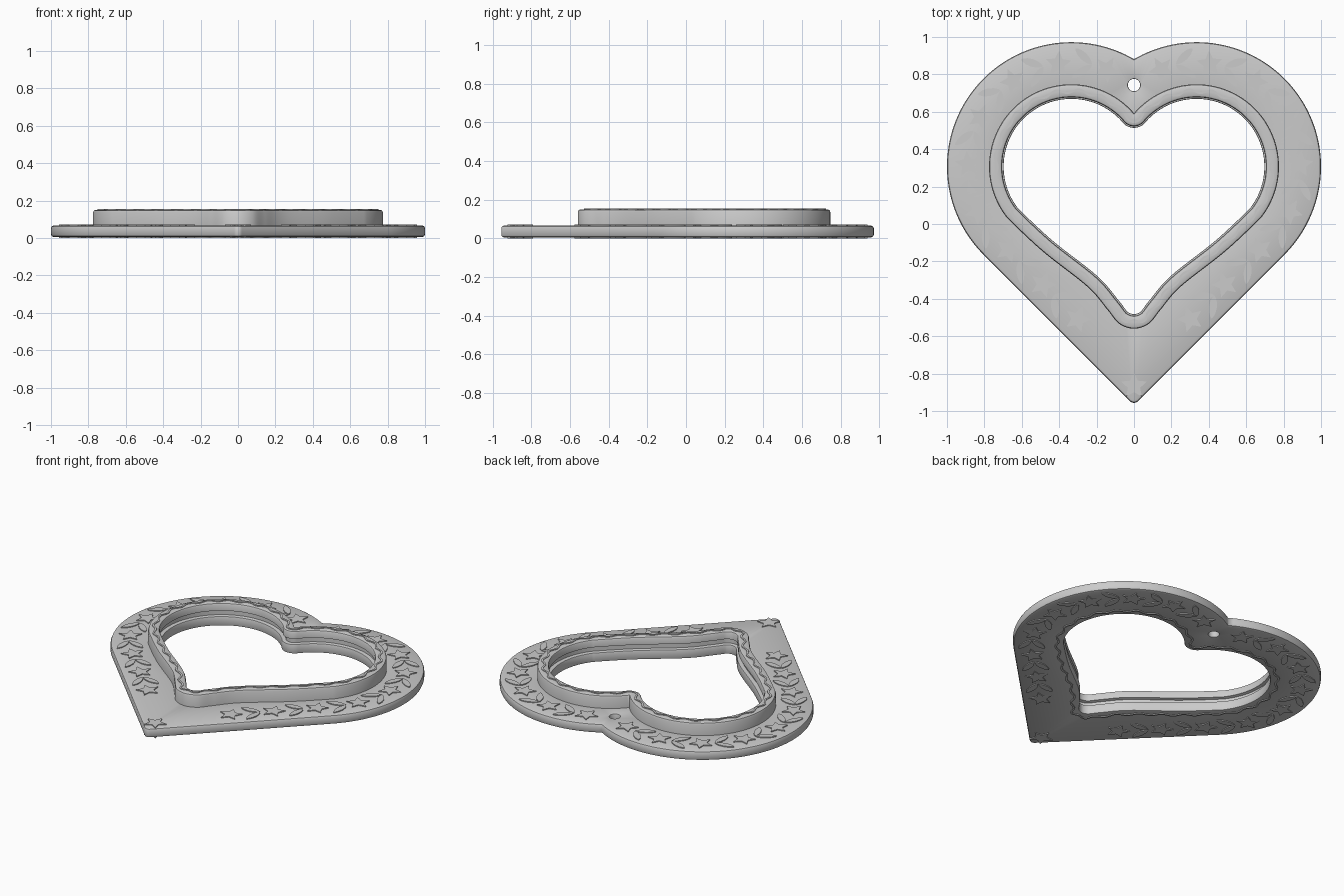
import bpy
import bmesh
from math import sin, cos, pi, radians, sqrt, atan2
from mathutils import Vector

cube = bpy.data.objects.get("Cube")
if cube:
    bpy.data.objects.remove(cube, do_unlink=True)

grey = bpy.data.materials.new("plain grey")
grey.use_nodes = True
grey.diffuse_color = (0.6, 0.6, 0.6, 1)
grey.node_tree.nodes["Principled BSDF"].inputs["Base Color"].default_value = (0.6, 0.6, 0.6, 1)

LOBE = Vector((0.335, 0.307))           # centre of the heart's left lobe
BOTTOM, TOP, RIM_TOP = 0.005, 0.066, 0.15
HOLE = 0.078                            # opening's inset from the rim's outline


def polar(a, r=1.0):
    return Vector((cos(a), sin(a))) * r


def arc(centre, r, a0, a1, n, facing=-1):
    """Points with normals along an arc."""
    angles = [a0 + (a1 - a0) * i / n for i in range(n + 1)]
    return [(centre + polar(a, r), polar(a) * facing) for a in angles]


def lobe(r, end, n):
    """Notch fan followed by the lobe's arc."""
    dy = sqrt(r * r - LOBE.x ** 2)
    start = atan2(dy, -LOBE.x)
    notch = Vector((0, LOBE.y + dy))
    return arc(notch, 0, -pi / 2, start - pi, 10, 1) + arc(LOBE, r, start, end, n)


def mirrored(half):
    other = [(Vector((-p.x, p.y)), Vector((-n.x, n.y))) for p, n in half[-2:0:-1]]
    return half + other


def outer_heart():
    half = lobe(0.665, -pi / 4, 70)
    r = 0.03
    tip_y = LOBE.y - LOBE.x - 0.665 * sqrt(2) + r * sqrt(2)
    return mirrored(half + arc(Vector((0, tip_y)), r, -pi / 4, -pi / 2, 6))


def rim_heart():
    half = lobe(0.44, radians(-38), 110)
    keys = [half[-6][0], half[-1][0]] + [Vector(p) for p in (
        (0.49, -0.145), (0.25, -0.335), (0.145, -0.455), (0.08, -0.533),
        (0, -0.56), (-0.08, -0.533))]
    for a, b, c, d in zip(keys, keys[1:], keys[2:], keys[3:]):
        m0, m1 = (c - a) / 2, (d - b) / 2
        for i in range(1, 15):
            t = i / 14
            p = (b * (2 * t**3 - 3 * t**2 + 1) + m0 * (t**3 - 2 * t**2 + t)
                 + c * (3 * t**2 - 2 * t**3) + m1 * (t**3 - t**2))
            v = (b * (6 * t**2 - 6 * t) + m0 * (3 * t**2 - 4 * t + 1)
                 + c * (6 * t - 6 * t**2) + m1 * (3 * t**2 - 2 * t)).normalized()
            half.append((p, Vector((v.y, -v.x))))
    return mirrored(half)


def loft(bm, path, profile, closed=False, shift=None):
    """Sweep a profile of (inset, height) around a closed path."""
    rings = []
    for d, z in profile:
        ring = []
        for i, (p, n) in enumerate(path):
            q = p + n * (d + (shift[i] if shift else 0))
            ring.append(bm.verts.new((q.x, q.y, z)))
        rings.append(ring)
    pairs = list(zip(rings, rings[1:])) + ([(rings[-1], rings[0])] if closed else [])
    for a, b in pairs:
        for i in range(len(path)):
            j = (i + 1) % len(path)
            bm.faces.new((a[i], a[j], b[j], b[i]))


def prism(bm, points, z0, z1):
    low = [bm.verts.new((p.x, p.y, z0)) for p in points]
    high = [bm.verts.new((p.x, p.y, z1)) for p in points]
    bm.faces.new(low[::-1])
    bm.faces.new(high)
    for i in range(len(points)):
        j = (i + 1) % len(points)
        bm.faces.new((low[i], low[j], high[j], high[i]))


def finish(bm, name):
    bmesh.ops.recalc_face_normals(bm, faces=bm.faces)
    mesh = bpy.data.meshes.new(name)
    bm.to_mesh(mesh)
    bm.free()
    mesh.materials.append(grey)
    ob = bpy.data.objects.new(name, mesh)
    bpy.context.collection.objects.link(ob)
    bpy.ops.object.select_all(action='DESELECT')
    ob.select_set(True)
    bpy.context.view_layer.objects.active = ob
    bpy.ops.object.shade_smooth_by_angle(angle=radians(35))
    return ob


def edge_profile(b, base=0.0, sign=1):
    """Wall with rounded top and bottom edges."""
    pts = [(b, BOTTOM), (b * 0.3, BOTTOM + b * 0.3), (0, BOTTOM + b),
           (0, TOP - b), (b * 0.3, TOP - b * 0.3), (b, TOP)]
    return [(base + sign * d, z) for d, z in pts]


rim = rim_heart()

# Flat heart plate with the large opening and the hanging hole
bm = bmesh.new()
loft(bm, outer_heart(), edge_profile(0.014))
loft(bm, rim, edge_profile(0.006, HOLE, -1))
loft(bm, arc(Vector((0, 0.743)), 0.033, 0, 2 * pi, 32)[:-1], edge_profile(0.004, 0, -1))
bmesh.ops.remove_doubles(bm, verts=bm.verts, dist=1e-5)
for z in (BOTTOM, TOP):
    border = [e for e in bm.edges if len(e.link_faces) == 1
              and all(abs(v.co.z - z) < 1e-5 for v in e.verts)]
    bmesh.ops.triangle_fill(bm, edges=border, use_beauty=True, normal=(0, 0, 1))
finish(bm, "heart_plate")

# Raised rim with rounded top edges and a groove inside its foot
bm = bmesh.new()
loft(bm, rim, [(0, 0.055), (0, 0.136), (0.004, 0.146), (0.014, RIM_TOP),
               (0.058, RIM_TOP), (0.066, 0.146), (0.07, 0.138), (0.07, 0.1),
               (0.052, 0.095), (0.052, 0.055)], closed=True)
bmesh.ops.remove_doubles(bm, verts=bm.verts, dist=1e-5)
finish(bm, "raised_rim")

# Wavy trim on the rim's top and on the underside
half_count = len(rim) // 2
length, total = [0.0], 0.0
for (p, _), (q, _) in zip(rim, rim[1:]):
    total += (q - p).length
    length.append(total)
period = length[half_count] / 17
wave = [0.01 * cos(2 * pi * s / period) for s in length]
for name, z0, z1 in (("rim_wave", RIM_TOP - 0.003, RIM_TOP + 0.004),
                     ("underside_wave", 0, BOTTOM + 0.003)):
    bm = bmesh.new()
    loft(bm, rim, [(0.03, z0), (0.03, z1), (0.042, z1), (0.042, z0)], True, wave)
    bmesh.ops.remove_doubles(bm, verts=bm.verts, dist=1e-5)
    finish(bm, name)


# Stars and leaf pairs following the middle of the plate
def star(centre, turn):
    return [centre + polar(turn + pi * i / 5, 0.034 if i % 2 else 0.072) for i in range(10)]


def leaf(centre, turn):
    along, side = polar(turn), polar(turn + pi / 2)
    up = [(cos(pi * i / 6) * 0.062, sin(pi * i / 6) ** 1.5 * 0.021) for i in range(7)]
    outline = up + [(-x, -y) for x, y in up[1:-1]]
    return [centre + along * x + side * y for x, y in outline]


def walk(s):
    """Position and heading at distance s along the band's left half."""
    r, start = 0.553, radians(112)
    bend = r * (start + pi / 4)
    if s < bend:
        a = start - s / r
        return LOBE + polar(a, r), a - pi / 2
    return LOBE + polar(-pi / 4, r) + polar(-3 * pi / 4, s - bend), -3 * pi / 4


shapes = [star(Vector((0, -0.865)), pi / 2)]
step = 0.262
for k in range(9):
    pos, heading = walk(k * step + 0.02)
    ornaments = [star(pos, heading + 0.5)]
    mid, heading = walk((k + 0.5) * step + 0.02)
    if k < 8:
        for s in (-1, 1):
            spot = mid + polar(heading + pi / 2, 0.04 * s)
            ornaments.append(leaf(spot, heading + s * radians(38)))
    for shape in ornaments:
        shapes += [shape, [Vector((-p.x, p.y)) for p in reversed(shape)]]

for name, z0, z1 in (("star_and_leaf_relief", TOP - 0.003, TOP + 0.006),
                     ("underside_relief", 0, BOTTOM + 0.003)):
    bm = bmesh.new()
    for shape in shapes:
        prism(bm, shape, z0, z1)
    finish(bm, name)
